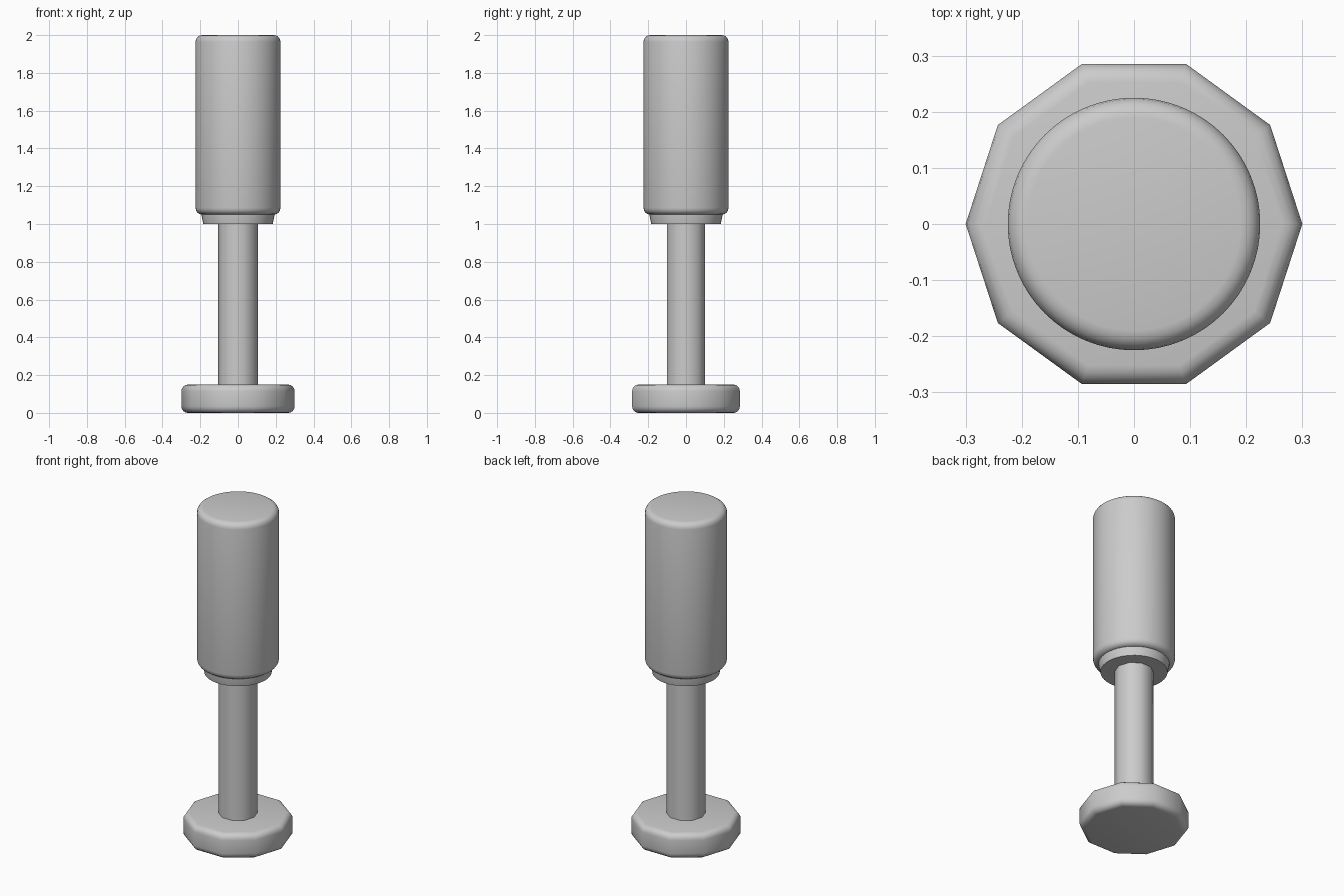
import bpy
import math

if "Cube" in bpy.data.objects:
    bpy.data.objects.remove(bpy.data.objects["Cube"])


def lathe(name, profile, sides, angle=40):
    """Revolve an (r, z) profile into a closed solid with capped ends."""
    verts = [(r * math.cos(2 * math.pi * i / sides), r * math.sin(2 * math.pi * i / sides), z)
             for r, z in profile for i in range(sides)]
    faces = [tuple(reversed(range(sides)))]
    for k in range(len(profile) - 1):
        a, b = k * sides, (k + 1) * sides
        for i in range(sides):
            j = (i + 1) % sides
            faces.append((a + i, a + j, b + j, b + i))
    faces.append(tuple(range(len(verts) - sides, len(verts))))
    mesh = bpy.data.meshes.new(name)
    mesh.from_pydata(verts, [], faces)
    obj = bpy.data.objects.new(name, mesh)
    bpy.context.collection.objects.link(obj)
    bpy.ops.object.select_all(action='DESELECT')
    obj.select_set(True)
    bpy.context.view_layer.objects.active = obj
    bpy.ops.object.shade_smooth_by_angle(angle=math.radians(angle))
    return obj


def rounded(radius, z0, z1, bevel, steps=4):
    """Profile of a cylinder with rounded top and bottom rims."""
    arc = [math.pi / 2 * i / steps for i in range(steps + 1)]
    low = [(radius - bevel + bevel * math.sin(t), z0 + bevel - bevel * math.cos(t)) for t in arc]
    high = [(r, z0 + z1 - z) for r, z in reversed(low)]
    return low + high


# Ten-sided foot disc with softened rims
lathe("base_disc", rounded(0.30, 0.0, 0.15, 0.035), 10)

# Ten-sided shaft running from the foot into the collar
lathe("shaft", [(0.107, 0.10), (0.107, 1.02)], 10)

# Tapered collar below the grip
lathe("collar", [(0.184, 1.0), (0.194, 1.05), (0.194, 1.08)], 48)

# Smooth cylindrical grip with rounded rims
lathe("grip", rounded(0.225, 1.05, 2.0, 0.035), 64)
